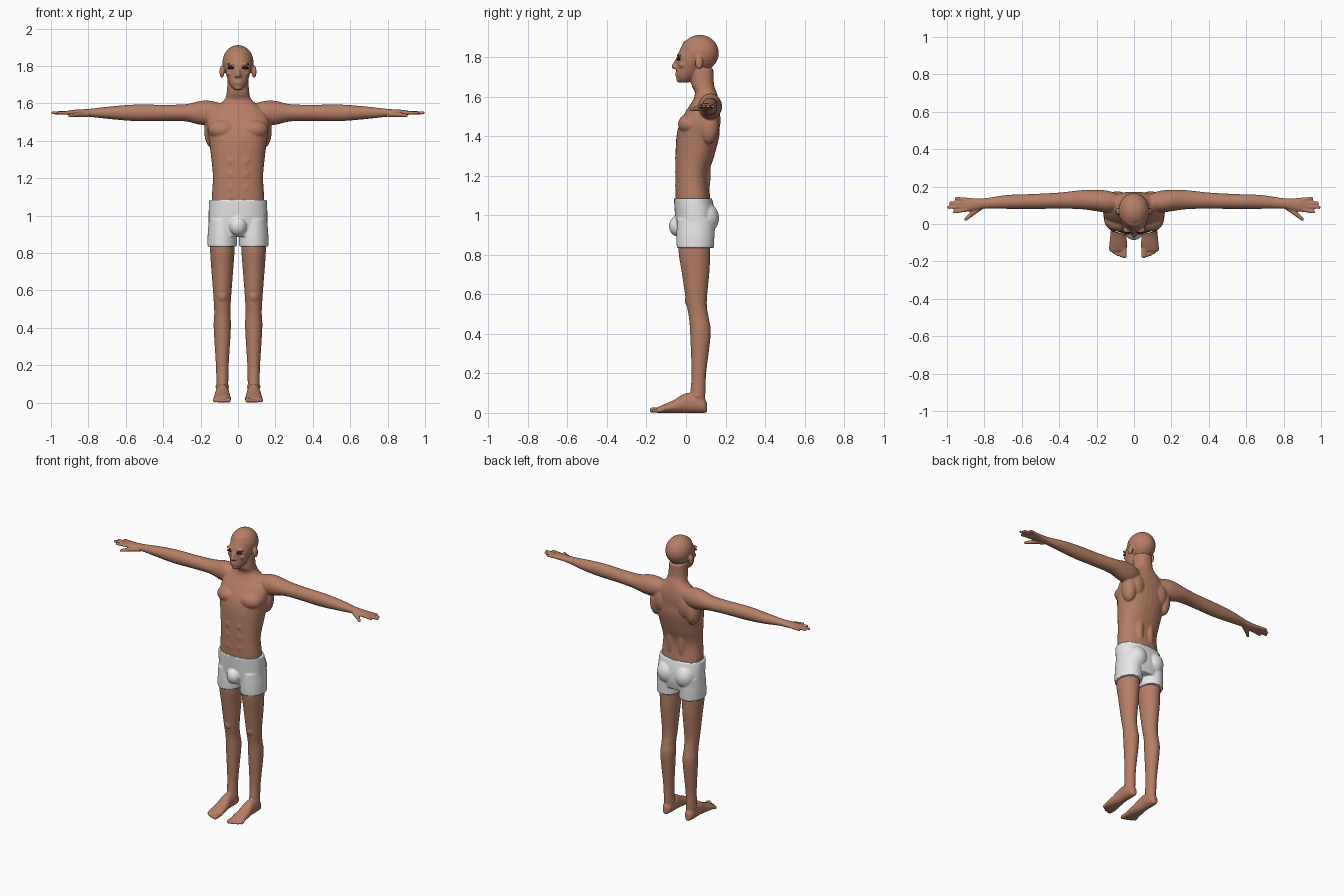
import bpy, bmesh
from math import sin, cos, tau, copysign
from mathutils import Vector, Matrix

cube = bpy.data.objects.get("Cube")
if cube:
    bpy.data.objects.remove(cube)

SIDES = (1, -1)
ARM_HEIGHT = 1.55
LEG_OFFSET = .084


def material(name, *rgb):
    mat = bpy.data.materials.new(name)
    mat.use_nodes = True
    mat.diffuse_color = (*rgb, 1)
    shader = mat.node_tree.nodes["Principled BSDF"]
    shader.inputs["Base Color"].default_value = (*rgb, 1)
    shader.inputs["Roughness"].default_value = .6
    return mat


skin = material("skin", .47, .21, .13)
cloth = material("white cloth", .8, .8, .8)
dark = material("dark lashes", .02, .01, .01)


def upright(x):
    """Cross-sections stacked upwards at a fixed sideways offset."""
    return lambda z, y, wide, deep: (Vector((x, y, z)), Vector((wide, 0, 0)), Vector((0, deep, 0)))


def outward(side):
    """Cross-sections running sideways at arm height."""
    return lambda x, y, deep, tall: (
        Vector((x * side, y, ARM_HEIGHT)), Vector((0, deep, 0)), Vector((0, 0, tall)))


def grounded(x):
    """Cross-sections running front to back, each resting on the ground."""
    return lambda y, wide, tall: (Vector((x, y, tall)), Vector((wide, 0, 0)), Vector((0, 0, tall)))


def spline(rows, steps=5):
    """Catmull-Rom interpolation through the section rows."""
    rows = [Vector(row) for row in rows]
    padded = [rows[0], *rows, rows[-1]]
    for before, start, end, after in zip(padded, rows, rows[1:], padded[3:]):
        leave, arrive = (end - before) / 2, (after - start) / 2
        for step in range(steps):
            t = step / steps
            ease = t * t * (3 - 2 * t)
            yield (start.lerp(end, ease) + leave * t * (1 - t) ** 2
                   - arrive * t * t * (1 - t))
    yield rows[-1]


def loft(bm, frame, rows, power=2, sides=32):
    def rounded(value):
        return copysign(abs(value) ** (2 / power), value)

    rings = []
    for row in spline(rows):
        centre, across, along = frame(*row)
        angles = [tau * i / sides for i in range(sides)]
        rings.append([bm.verts.new(centre + across * rounded(cos(a)) + along * rounded(sin(a)))
                      for a in angles])
    for low, high in zip(rings, rings[1:]):
        for i in range(sides):
            bm.faces.new((low[i - 1], low[i], high[i], high[i - 1]))
    bm.faces.new(rings[0])
    bm.faces.new(rings[-1])


def blob(bm, centre, radii):
    matrix = Matrix.Translation(centre) @ Matrix.Diagonal((*radii, 1))
    bmesh.ops.create_uvsphere(bm, u_segments=32, v_segments=16, radius=1, matrix=matrix)


def pair(bm, centre, radii):
    x, y, z = centre
    for side in SIDES:
        blob(bm, (x * side, y, z), radii)


def capsule(bm, start, end, thick, thin):
    """A tapering rod with round ends."""
    start, end = Vector(start), Vector(end)
    span = end - start
    turn = span.to_track_quat("Z", "Y").to_matrix().to_4x4()
    bmesh.ops.create_cone(bm, cap_ends=True, segments=16, radius1=thick, radius2=thin,
                          depth=span.length, matrix=Matrix.Translation((start + end) / 2) @ turn)
    blob(bm, start, (thick, thick, thick))
    blob(bm, end, (thin, thin, thin))


def finish(name, bm, mat):
    bmesh.ops.recalc_face_normals(bm, faces=bm.faces)
    mesh = bpy.data.meshes.new(name)
    bm.to_mesh(mesh)
    bm.free()
    obj = bpy.data.objects.new(name, mesh)
    bpy.context.collection.objects.link(obj)
    mesh.materials.append(mat)
    mesh.shade_smooth()
    return obj


def fuse(obj):
    """Merge overlapping volumes into one soft surface."""
    remesh = obj.modifiers.new("fuse", "REMESH")
    remesh.mode, remesh.voxel_size = "VOXEL", .005
    remesh.use_smooth_shade = True
    soften = obj.modifiers.new("soften", "SMOOTH")
    soften.factor, soften.iterations = .5, 4


body = bmesh.new()

# torso and neck
loft(body, upright(0), [
    (.95, .045, .13, .085), (1.08, .035, .14, .088), (1.2, .03, .134, .084),
    (1.3, .045, .142, .098), (1.4, .06, .155, .108), (1.47, .07, .166, .1),
    (1.53, .087, .16, .085), (1.58, .1, .12, .066), (1.62, .1, .073, .055),
    (1.66, .085, .06, .057), (1.74, .08, .055, .058)], power=2.3)

# chest, flank, shoulder blade and lower back muscles
pair(body, (.08, .02, 1.46), (.08, .06, .055))
pair(body, (.135, .115, 1.45), (.045, .05, .09))
pair(body, (.09, .135, 1.48), (.055, .04, .08))
pair(body, (.04, .085, 1.22), (.035, .04, .16))
for row in range(3):
    pair(body, (.036, -.04, 1.15 + .07 * row), (.03, .015, .034))

# skull and face
blob(body, (0, .07, 1.82), (.083, .096, .092))
loft(body, upright(0), [
    (1.672, -.01, .022, .026), (1.7, 0, .044, .05), (1.75, .018, .062, .066),
    (1.8, .032, .072, .078), (1.88, .06, .06, .07)])

# nose, chin, lips, brows, cheeks and ears
capsule(body, (0, -.035, 1.8), (0, -.06, 1.752), .01, .013)
pair(body, (.01, -.05, 1.748), (.01, .015, .01))
blob(body, (0, -.033, 1.684), (.02, .016, .013))
for height in (1.707, 1.718):
    blob(body, (0, -.042, height), (.023, .013, .006))
pair(body, (.034, -.032, 1.81), (.028, .016, .008))
pair(body, (.042, -.014, 1.76), (.02, .022, .015))
pair(body, (.086, .066, 1.77), (.013, .02, .034))

for side in SIDES:
    # arm and palm
    loft(body, outward(side), [
        (.07, .115, .04, .045), (.14, .12, .058, .063), (.2, .125, .057, .064),
        (.28, .13, .051, .046), (.4, .125, .043, .043), (.55, .12, .04, .044),
        (.68, .118, .037, .034), (.8, .11, .028, .021), (.88, .103, .036, .016),
        (.91, .102, .032, .011)])

    # fingers and thumb
    for i, reach in enumerate((.96, .99, .98, .95)):
        capsule(body, (.87 * side, .08 + .016 * i, ARM_HEIGHT),
                (reach * side, .065 + .024 * i, ARM_HEIGHT), .011, .009)
    thumb_joint = (.86 * side, .06, 1.54)
    capsule(body, (.81 * side, .095, 1.54), thumb_joint, .014, .014)
    capsule(body, thumb_joint, (.9 * side, .025, 1.535), .014, .009)

    # leg with kneecap and ankle bones
    hip = LEG_OFFSET * side
    loft(body, upright(hip), [
        (.04, .06, .03, .036), (.1, .06, .032, .038), (.2, .065, .034, .037),
        (.4, .073, .046, .052), (.48, .065, .043, .05), (.56, .053, .047, .052),
        (.72, .048, .059, .071), (.82, .042, .065, .08), (.95, .045, .06, .08)])
    blob(body, (hip, .014, .57), (.027, .02, .032))
    blob(body, (hip, .058, .085), (.037, .02, .018))

    # foot and toes
    loft(body, grounded(hip), [
        (.107, .014, .025), (.09, .028, .037), (.05, .034, .046), (0, .036, .05),
        (-.06, .043, .033), (-.11, .047, .022), (-.145, .043, .014)])
    for toe in range(5):
        size = .01 if toe else .014
        x = (.052 + .018 * toe) * side
        capsule(body, (x, -.12, .016), (x, -.17 + .002 * toe * toe, size), size, size)
fuse(finish("body", body, skin))

# shorts: hips, legs, seat and front
shorts = bmesh.new()
loft(shorts, upright(0), [
    (.89, .05, .14, .088), (.95, .05, .156, .1), (1.02, .045, .157, .102),
    (1.085, .035, .154, .096)], power=2.3)
for side in SIDES:
    loft(shorts, upright(LEG_OFFSET * side), [
        (.835, .047, .079, .094), (.9, .048, .078, .096), (.98, .05, .072, .095)])
pair(shorts, (.066, .095, .985), (.07, .072, .08))
blob(shorts, (0, -.042, .945), (.047, .044, .052))
fuse(finish("shorts", shorts, cloth))

# eyes
eyes = bmesh.new()
pair(eyes, (.035, -.037, 1.79), (.021, .01, .007))
finish("eyes", eyes, dark)
